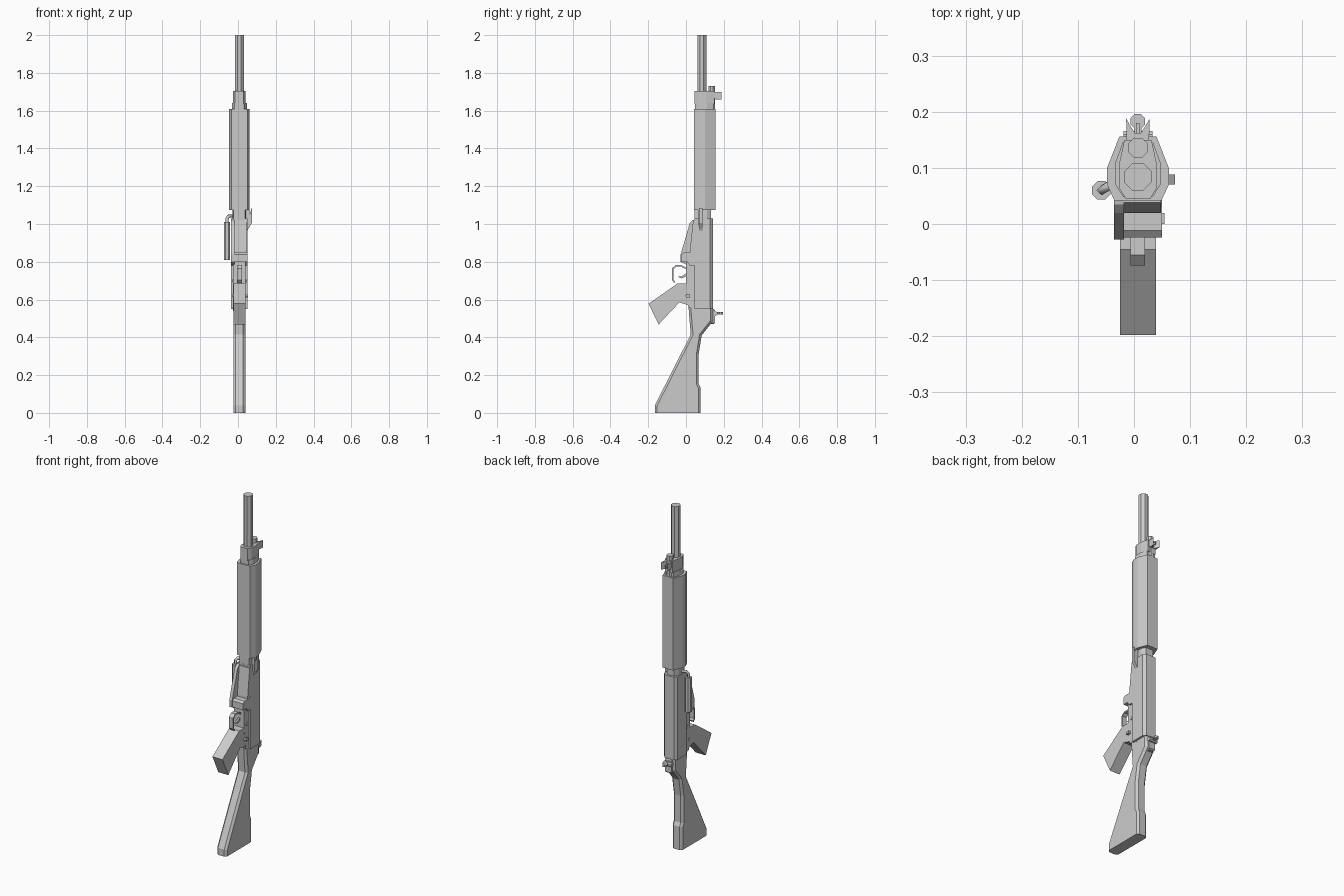
import bpy, bmesh, math
from mathutils import Vector

CX = 0.007   # centre plane of the body


def prism(name, pts, axis, lo, hi, bevel=0, skip=None):
    """Extrude a profile. axis 'x': pts are (y, z); axis 'z': pts are (x, y)."""
    bm = bmesh.new()

    def at(p, h):
        return (h, p[0], p[1]) if axis == 'x' else (p[0], p[1], h)
    a = [bm.verts.new(at(p, lo)) for p in pts]
    b = [bm.verts.new(at(p, hi)) for p in pts]
    bm.faces.new(a)
    bm.faces.new(b)
    n = len(pts)
    for i in range(n):
        j = (i + 1) % n
        bm.faces.new((a[i], a[j], b[j], b[i]))
    bmesh.ops.recalc_face_normals(bm, faces=bm.faces)
    if bevel:
        k = 0 if axis == 'x' else 2
        edges = [e for e in bm.edges
                 if abs(e.verts[0].co[k] - e.verts[1].co[k]) < 1e-6
                 and not (skip and skip(e))]
        bmesh.ops.bevel(bm, geom=edges, offset=bevel, segments=1, affect='EDGES')
    return finish(name, bm)


def finish(name, bm):
    me = bpy.data.meshes.new(name)
    bm.to_mesh(me)
    bm.free()
    ob = bpy.data.objects.new(name, me)
    bpy.context.collection.objects.link(ob)
    return ob


def box(name, x0, x1, y0, y1, z0, z1, bevel=0):
    return prism(name, [(x0, y0), (x1, y0), (x1, y1), (x0, y1)], 'z', z0, z1, bevel)


def ngon(cx, cy, r, n=8, turn=0.0):
    return [(cx + r * math.cos(turn + 2 * math.pi * i / n),
             cy + r * math.sin(turn + 2 * math.pi * i / n)) for i in range(n)]


def sym(half):
    """Mirror (half width, y) pairs about the centre plane."""
    return [(CX + w, y) for w, y in half] + [(CX - w, y) for w, y in reversed(half)]


def tube(name, path, r, n=4):
    cu = bpy.data.curves.new(name, 'CURVE')
    cu.dimensions = '3D'
    cu.bevel_depth = r
    cu.bevel_resolution = 0 if n == 4 else 1
    cu.use_fill_caps = True
    sp = cu.splines.new('POLY')
    sp.points.add(len(path) - 1)
    for p, co in zip(sp.points, path):
        p.co = (*co, 1)
    ob = bpy.data.objects.new(name, cu)
    bpy.context.collection.objects.link(ob)
    return ob


# barrel and gas system
T = math.pi / 8
prism("barrel", ngon(CX, 0.084, 0.026, 8, T), 'z', 1.0, 2.0)
prism("gas_plug", ngon(CX, 0.136, 0.019, 8, T), 'z', 1.58, 1.73)
prism("gas_block", sym([(0.022, 0.045), (0.034, 0.065), (0.034, 0.105),
                        (0.024, 0.15)]), 'z', 1.635, 1.705)
prism("gas_block_collar", sym([(0.026, 0.048), (0.040, 0.07), (0.040, 0.11),
                               (0.027, 0.145)]), 'z', 1.60, 1.64)

# front sight: base, post and two splayed wings
box("front_sight_base", CX - 0.02, CX + 0.02, 0.14, 0.162, 1.665, 1.70)
box("front_sight_post", CX - 0.003, CX + 0.003, 0.16, 0.18, 1.672, 1.685)
for s, side in ((-1, "left"), (1, "right")):
    prism(f"front_sight_wing_{side}",
          [(CX + s * 0.004, 0.160), (CX + s * 0.020, 0.156),
           (CX + s * 0.021, 0.188), (CX + s * 0.013, 0.174)], 'z', 1.658, 1.70)

# handguard
prism("handguard", sym([(0.042, 0.042), (0.055, 0.070), (0.055, 0.100),
                        (0.033, 0.156)]), 'z', 1.075, 1.61)
prism("handguard_collar", sym([(0.030, 0.046), (0.036, 0.07), (0.036, 0.11),
                               (0.024, 0.132)]), 'z', 1.02, 1.08)

# upper receiver
prism("upper_receiver", sym([(0.043, 0.045), (0.043, 0.128),
                             (0.030, 0.143)]), 'z', 0.55, 1.03)

# feed well: sloped front, side plate and projecting lip
prism("feed_well_front", [(0.06, 0.80), (0.02, 0.80), (0.02, 0.86), (0.038, 1.02),
                          (0.06, 1.02)], 'x', -0.03, 0.048)
prism("feed_well_plate", [(0.06, 0.78), (0.0, 0.785), (-0.028, 0.80), (-0.028, 0.84),
                          (0.02, 1.005), (0.035, 1.02), (0.06, 1.025)],
      'x', -0.036, -0.018)
prism("feed_well_lip", [(0.06, 0.78), (0.02, 0.78), (0.005, 0.80), (-0.024, 0.80),
                        (-0.024, 0.838), (-0.012, 0.848), (0.03, 0.848), (0.06, 0.86)],
      'x', -0.034, 0.050)

# lower receiver
prism("lower_receiver", [(0.0, 0.80), (0.0, 0.66), (0.012, 0.56), (0.08, 0.54),
                         (0.08, 0.80)], 'x', CX - 0.033, CX + 0.033)
for i, z in enumerate((0.62, 0.70)):
    pin = ngon(0.006 + 0.02 * i, z, 0.010, 6)
    prism(f"receiver_pin_{i}", pin, 'x', CX - 0.036, CX + 0.042 - 0.005 * i)
box("selector_lever", CX + 0.03, CX + 0.047, 0.0, 0.02, 0.612, 0.626)

# pistol grip
prism("pistol_grip", [(0.005, 0.685), (-0.045, 0.685), (-0.198, 0.578), (-0.145, 0.468),
                      (-0.035, 0.585), (0.02, 0.568)], 'x', CX - 0.032, CX + 0.032)

# trigger guard loop and trigger
outer = [(0.003, 0.688), (-0.062, 0.688), (-0.074, 0.703), (-0.074, 0.765),
         (-0.055, 0.783), (-0.025, 0.783), (0.003, 0.767)]
inner = [(0.003, 0.690), (-0.058, 0.697), (-0.066, 0.706), (-0.066, 0.761),
         (-0.052, 0.775), (-0.027, 0.775), (0.003, 0.758)]
prism("trigger_guard", outer[1:] + inner[:0:-1], 'x', CX - 0.013, CX + 0.013)
prism("trigger", [(0.01, 0.725), (-0.025, 0.712), (-0.045, 0.722), (-0.025, 0.722),
                  (0.01, 0.745)], 'x', CX - 0.005, CX + 0.005)

# stock with chamfered edges
prism("stock", [(0.012, 0.575), (0.025, 0.415), (-0.165, 0.04), (-0.165, 0.0),
                (0.077, 0.0), (0.077, 0.135), (0.067, 0.155), (0.067, 0.31),
                (0.083, 0.41), (0.142, 0.485), (0.142, 0.552)],
      'x', CX - 0.032, CX + 0.032, 0.012,
      skip=lambda e: all(v.co.z < 0.001 for v in e.verts)
      or all(v.co.z > 0.54 for v in e.verts))

# rear sight: mount, stem, aperture disc and adjusting knobs
box("rear_sight_mount", CX - 0.02, CX + 0.02, 0.12, 0.153, 0.47, 0.55, 0.006)
box("rear_sight_stem", CX - 0.006, CX + 0.006, 0.145, 0.175, 0.522, 0.534)
prism("rear_sight_disc", ngon(CX, 0.183, 0.014, 8, T), 'z', 0.522, 0.534)
prism("rear_sight_knobs", ngon(0.155, 0.525, 0.012, 8, T), 'x', CX - 0.026, CX + 0.026)

# charging handle on the right side
prism("charging_handle", [(0.066, 0.99), (0.066, 1.085), (0.085, 1.085), (0.085, 0.99)],
      'x', 0.045, 0.060)
bm = bmesh.new()
ends = []
for y in (0.070, 0.088):
    ends.append([bm.verts.new((x, y, z)) for x, z in
                 ((0.046, 0.96), (0.073, 1.005), (0.073, 1.085), (0.050, 1.015))])
bm.faces.new(ends[0])
bm.faces.new(ends[1])
for i in range(4):
    j = (i + 1) % 4
    bm.faces.new((ends[0][i], ends[0][j], ends[1][j], ends[1][i]))
bmesh.ops.recalc_face_normals(bm, faces=bm.faces)
finish("charging_handle_hook", bm)

# folded carry handle on the left side
prism("carry_handle_grip", ngon(-0.058, 0.060, 0.018, 8, T), 'z', 0.81, 1.01)
tube("carry_handle_arm", [(-0.058, 0.060, 1.0), (-0.058, 0.060, 1.030),
                          (-0.048, 0.066, 1.042), (-0.020, 0.080, 1.042)], 0.009)
